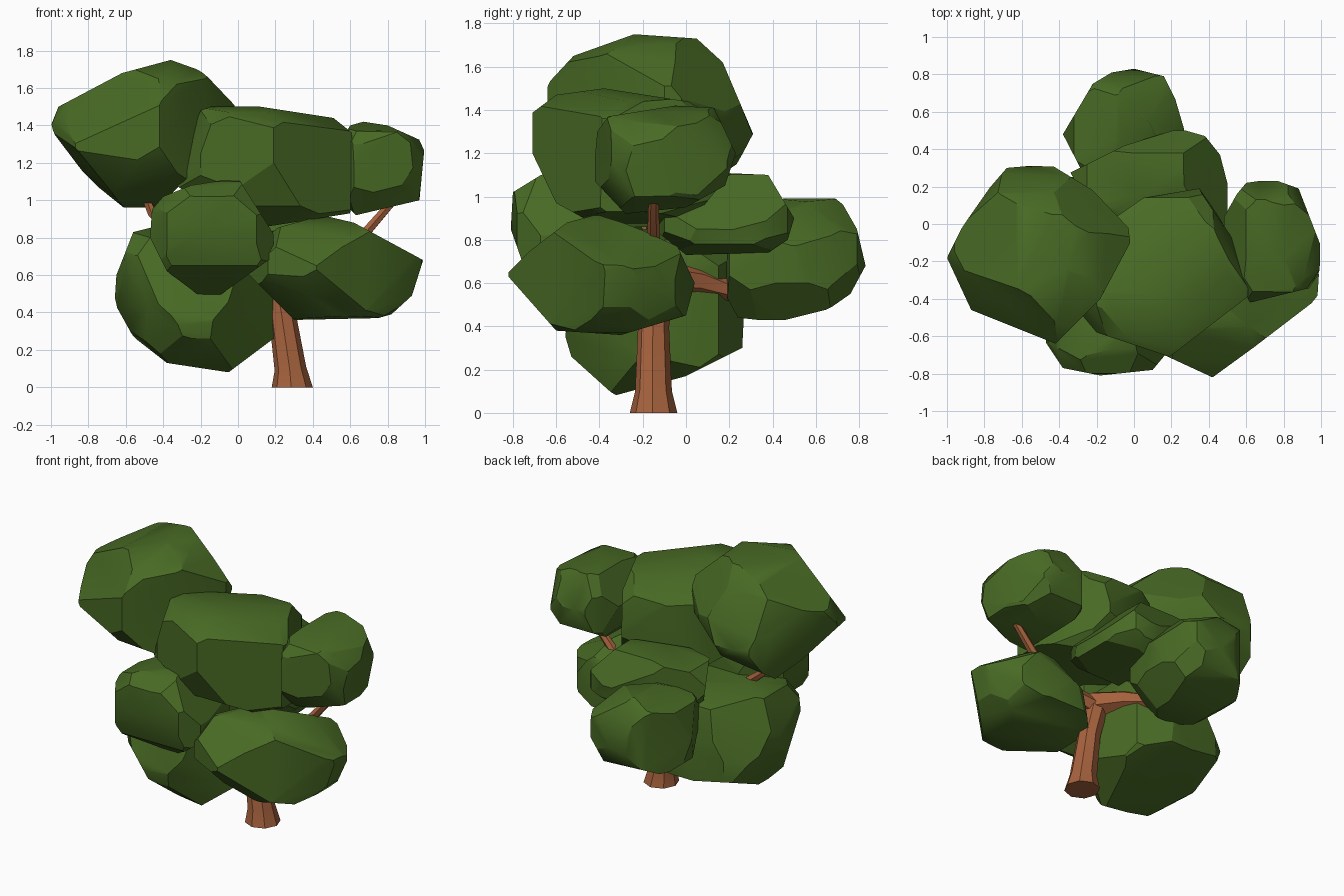
import bpy, bmesh, math
from mathutils import Vector
from mathutils.geometry import convex_hull_2d


def material(name, rgb):
    m = bpy.data.materials.new(name)
    m.diffuse_color = (*rgb, 1)
    return m


leaf = material("leaf green", (0.066, 0.145, 0.018))
bark = material("bark brown", (0.38, 0.122, 0.047))
MID = Vector((0, 0, .875))


def frame(azimuth, elevation):
    """Right and up directions of an oblique outline."""
    a, e = math.radians(azimuth), math.radians(elevation)
    to = Vector((math.cos(a) * math.cos(e), math.sin(a) * math.cos(e), math.sin(e)))
    right = Vector((-math.sin(a), math.cos(a), 0))
    return right, to.cross(right)


FRONT_RIGHT, BACK_LEFT, BELOW = frame(-55, 25), frame(125, 25), frame(55, -33)


def finish(bm, name, mat):
    bmesh.ops.recalc_face_normals(bm, faces=bm.faces)
    me = bpy.data.meshes.new(name)
    bm.to_mesh(me)
    bm.free()
    me.materials.append(mat)
    me.polygons.foreach_set("use_smooth", [True] * len(me.polygons))
    me.set_sharp_from_angle(angle=math.radians(30))
    bpy.context.collection.objects.link(bpy.data.objects.new(name, me))


def slice_off(bm, co, no):
    """Cut a convex solid with a plane, drop the outside and cap it."""
    bmesh.ops.bisect_plane(bm, geom=bm.verts[:] + bm.edges[:] + bm.faces[:], dist=1e-5,
                           plane_co=co, plane_no=no, clear_outer=True)
    rim = [e for e in bm.edges if e.is_boundary]
    if rim:
        bmesh.ops.holes_fill(bm, edges=rim, sides=0)


def carve(bm, pts, right, up, origin, centre, slack=0.0):
    """Trim the solid along each segment of an outline drawn in one view."""
    for p, q in zip(pts, pts[1:]):
        a = origin + right * p[0] + up * p[1]
        no = (right * (q[1] - p[1]) - up * (q[0] - p[0])).normalized()
        if no.dot(a - centre) < 0:
            no = -no
        slice_off(bm, a + no * slack, no)


def clump(name, front, side, top, fr=(), bl=(), below=()):
    """Faceted leaf clump: a block carved by its outlines in several views."""
    bm = bmesh.new()
    bmesh.ops.create_cube(bm, size=4)
    lo = Vector((min(p[0] for p in front), min(p[0] for p in side), min(p[1] for p in front)))
    hi = Vector((max(p[0] for p in front), max(p[0] for p in side), max(p[1] for p in front)))
    c, h = (lo + hi) / 2, (hi - lo) / 2
    X, Y, Z = Vector((1, 0, 0)), Vector((0, 1, 0)), Vector((0, 0, 1))
    for right, up, pts in ((X, Z, front), (Y, Z, side), (X, Y, top)):
        loop = [pts[i] for i in convex_hull_2d(pts)]
        carve(bm, loop + loop[:1], right, up, Vector(), c)
    for view, pts in ((FRONT_RIGHT, fr), (BACK_LEFT, bl), (BELOW, below)):
        carve(bm, pts, *view, MID, c, 0.008)
    # bevel the eight diagonal corners
    for k in range(8):
        d = Vector([1 if k >> i & 1 else -1 for i in range(3)])
        no = Vector([d[i] / h[i] for i in range(3)]).normalized()
        slice_off(bm, c + Vector([d[i] * h[i] for i in range(3)]) * 0.665, no)
    bmesh.ops.remove_doubles(bm, verts=bm.verts, dist=0.012)
    pts = [v.co.copy() for v in bm.verts]
    bm.clear()
    for p in pts:
        bm.verts.new(p)
    bmesh.ops.convex_hull(bm, input=bm.verts)
    bmesh.ops.delete(bm, geom=[v for v in bm.verts if not v.link_faces], context='VERTS')
    finish(bm, name, leaf)


def limb(name, path, sides=6):
    """Tapered tube through (x, y, z, radius) stations."""
    bm = bmesh.new()
    pts = [Vector(p[:3]) for p in path]
    rings = []
    for i, p in enumerate(pts):
        d = pts[min(i + 1, len(pts) - 1)] - pts[max(i - 1, 0)]
        if p.z == 0:
            d = Vector((0, 0, 1))
        d.normalize()
        u = Vector((0.05, 1, 0)) if abs(d.y) < 0.7 else Vector((0, 0.05, 1))
        u = (u - d * u.dot(d)).normalized()
        w = d.cross(u)
        rings.append([bm.verts.new(p + path[i][3] * (u * math.cos(t) + w * math.sin(t)))
                      for t in (math.tau * k / sides for k in range(sides))])
    for a, b in zip(rings, rings[1:]):
        for k in range(sides):
            j = (k + 1) % sides
            bm.faces.new((a[k], a[j], b[j], b[k]))
    bm.faces.new(rings[0])
    bm.faces.new(rings[-1])
    finish(bm, name, bark)


# trunk and branches
limb("trunk", [(.29, -.15, 0, .11), (.28, -.15, .1, .085), (.235, -.15, .4, .072),
               (.2, -.13, .58, .075), (.17, -.13, .68, .05)], 8)
limb("back_branch", [(.2, -.14, .63, .085), (.1, .05, .61, .065), (.03, .22, .56, .045),
                     (-.02, .45, .6, .03)])
limb("left_branch", [(.2, -.13, .6, .07), (.02, -.22, .7, .055), (-.3, -.2, .8, .035),
                     (-.46, -.19, .93, .026), (-.52, -.19, 1.08, .022)])
limb("right_branch", [(.2, -.13, .6, .065), (.45, -.15, .66, .045), (.65, -.15, .79, .03),
                      (.85, -.15, 1.02, .022)])

# leaf clumps: front (x, z), side (y, z), top (x, y), then open oblique outlines
clump("upper_left_leaves",
      [(-1, 1.4), (-.96, 1.5), (-.62, 1.68), (-.36, 1.75), (-.22, 1.7), (-.1, 1.63),
       (0, 1.48), (-.19, 1.2), (-.43, .96), (-.61, .96), (-.8, 1.07), (-.91, 1.18)],
      [(-.65, 1.51), (-.52, 1.65), (-.24, 1.75), (.05, 1.73), (.17, 1.62), (.31, 1.29),
       (.2, 1.08), (-.1, .95), (-.5, 1.08), (-.65, 1.3)],
      [(-1, -.18), (-.87, -.46), (-.42, -.64), (-.18, -.4), (-.02, -.1), (-.03, -.02),
       (-.22, .18), (-.45, .32), (-.68, .3), (-.87, .08)],
      fr=[(-.51, .12), (-.73, .2), (-.98, .42), (-.92, .66), (-.84, .78), (-.67, .85),
          (-.475, .91), (-.3, .89), (-.155, .69), (-.01, .47)],
      bl=[(.115, .625), (.345, .79), (.64, .775), (.975, .325), (.7, .075), (.545, -.035),
          (.22, .105), (.025, .42)],
      below=[(.035, .575), (.345, .63), (.68, .49), (.735, .29), (.73, .105), (.65, -.05)])
clump("upper_middle_leaves",
      [(-.36, 1.1), (-.2, 1.48), (-.15, 1.5), (.12, 1.5), (.51, 1.44), (.61, 1.36), (.6, .93),
       (.16, .86), (-.1, .92)],
      [(-.72, 1.38), (-.71, 1.2), (-.6, .97), (-.4, .86), (0, .86), (.2, 1.1), (.13, 1.42),
       (-.38, 1.5), (-.6, 1.47)],
      [(-.35, -.4), (-.2, -.58), (.19, -.71), (.62, -.38), (.6, -.2), (.44, .06), (.35, .19),
       (.05, .14), (-.15, 0)],
      fr=[(-.235, -.2), (-.52, .12), (-.45, .32), (-.41, .46), (-.24, .485), (.145, .465),
          (.315, .415), (.395, .33)],
      bl=[(-.39, .165), (-.38, .5), (-.29, .72), (.24, .78)])
clump("upper_right_leaves",
      [(.48, 1.2), (.6, 1.4), (.67, 1.42), (.8, 1.4), (1, 1.31), (.97, 1), (.63, .92), (.55, 1)],
      [(-.43, 1.08), (-.41, 1.3), (-.36, 1.37), (-.05, 1.42), (.13, 1.41), (.23, 1.2),
       (.18, 1.05), (0, .95), (-.28, .92)],
      [(.46, 0), (.55, .16), (.6, .22), (.74, .24), (.88, .19), (1, -.12), (.99, -.33),
       (.62, -.42), (.5, -.2)],
      fr=[(.51, .375), (.615, .375), (.76, .275), (.825, .105), (.83, -.03), (.745, -.14),
          (.59, -.235), (.27, -.2)],
      bl=[(-.485, .22), (-.76, .29), (-.84, .41), (-.83, .565), (-.755, .675), (-.56, .75)],
      below=[(-.78, .165), (-.915, .29), (-.955, .39), (-.945, .5), (-.79, .68), (-.7, .735),
             (-.485, .74), (-.36, .655), (-.325, .47), (-.39, .26)])
clump("front_left_leaves",
      [(-.47, .8), (-.46, .95), (-.4, 1.02), (-.25, 1.08), (0, 1.12), (.19, .82), (.19, .7),
       (-.1, .49), (-.22, .5), (-.38, .62)],
      [(-.81, .85), (-.8, 1.02), (-.67, 1.1), (-.5, 1.12), (-.3, 1.06), (-.2, .85), (-.28, .6),
       (-.5, .49), (-.74, .65)],
      [(-.48, -.62), (-.38, -.77), (-.18, -.81), (.1, -.78), (.2, -.66), (.15, -.3),
       (-.25, -.2), (-.45, -.4)],
      fr=[(-.265, -.53), (-.645, -.46), (-.74, -.325), (-.77, -.23), (-.765, -.11),
          (-.695, .025), (-.53, .075)])
clump("lower_right_leaves",
      [(.04, .62), (.2, .85), (.45, .92), (.62, .88), (.99, .68), (.93, .49), (.82, .39),
       (.75, .37), (.3, .36)],
      [(-.83, .64), (-.72, .75), (-.55, .88), (-.4, .92), (-.1, .9), (.04, .6), (0, .45),
       (-.3, .36), (-.6, .38)],
      [(.42, -.82), (.64, -.66), (.98, -.4), (.99, -.25), (.85, -.05), (.5, .05), (.2, -.1),
       (.02, -.42), (.16, -.7)],
      fr=[(-.3, -.48), (-.13, -.265), (.07, -.215), (.59, -.295), (.68, -.5), (.59, -.695),
          (.345, -.805), (.05, -.785), (-.265, -.52)],
      below=[(-1.02, -.005), (-.575, .12), (-.345, -.11), (-.28, -.415), (-.39, -.495),
             (-.79, -.505), (-.915, -.45), (-1.02, -.005)])
clump("lower_left_leaves",
      [(-.66, .45), (-.65, .6), (-.56, .83), (-.4, .87), (.1, .8), (.2, .5), (.19, .26),
       (-.05, .08), (-.38, .13), (-.56, .27)],
      [(-.56, .36), (-.53, .26), (-.33, .08), (0, .17), (.26, .3), (.27, .5), (.2, .78),
       (-.1, .87), (-.4, .8)],
      [(-.66, -.1), (-.6, -.38), (-.4, -.55), (-.05, -.56), (.15, -.45), (.2, -.2), (.1, .15),
       (-.1, .27), (-.45, .24), (-.6, .12)],
      fr=[(-.645, -.465), (-.545, -.65), (-.235, -.82), (.04, -.695)],
      bl=[(.68, -.105), (.695, -.235), (.575, -.625), (.49, -.685), (.13, -.665)],
      below=[(-.27, -.2), (-.25, -.6), (-.17, -.81), (.11, -.88), (.385, -.725), (.54, -.465),
             (.435, -.235)])
clump("back_leaves",
      [(-.38, .7), (-.32, .9), (-.1, .99), (.15, .97), (.27, .8), (.25, .6), (.1, .43),
       (-.2, .43), (-.35, .55)],
      [(.18, .55), (.24, .44), (.42, .42), (.66, .48), (.76, .55), (.83, .68), (.79, .85),
       (.71, .99), (.45, .99), (.2, .9)],
      [(-.38, .48), (-.22, .75), (-.12, .81), (0, .83), (.16, .79), (.22, .67), (.27, .5),
       (.2, .2), (-.22, .17)],
      bl=[(-.5, -.54), (-.585, -.385), (-.57, -.235), (-.51, -.1), (.025, -.06), (.105, -.12),
          (.065, -.355), (.025, -.57), (-.16, -.62), (-.5, -.54)],
      below=[(-.085, -.05), (.005, .165), (.25, .345), (.465, .37), (.62, .29), (.655, .165),
             (.65, .01), (.53, -.265), (.19, -.32), (-.055, -.17)])
clump("inner_back_leaves",
      [(-.36, .95), (-.25, 1.06), (.05, 1.11), (.35, 1.1), (.53, .95), (.48, .78), (.1, .72),
       (-.2, .76)],
      [(-.15, .85), (-.05, 1.05), (.15, 1.11), (.38, 1.1), (.5, .9), (.47, .8), (.38, .74),
       (0, .73)],
      [(-.37, .26), (-.05, .42), (.24, .51), (.38, .47), (.46, .37), (.53, .1), (.42, -.1),
       (.05, -.15), (-.25, .02)],
      bl=[(-.6, -.1), (-.605, .075), (-.53, .195), (-.3, .19), (.02, .14), (.135, .08), (.115, -.07)],
      below=[(-.36, -.08), (-.44, .105), (-.15, .32)])
